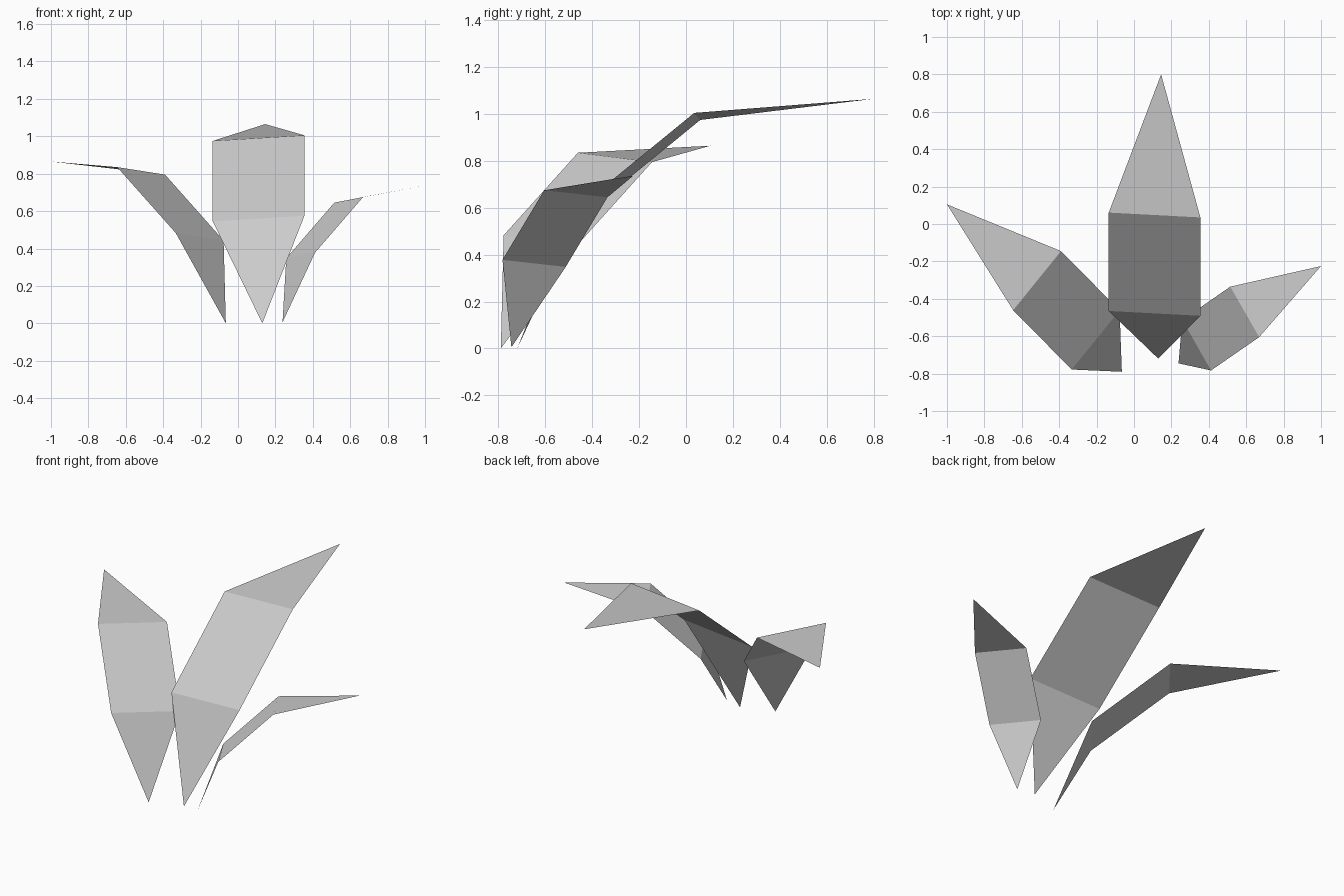
import bpy
import bmesh
from mathutils import Vector

cube = bpy.data.objects.get("Cube")
if cube:
    bpy.data.objects.remove(cube, do_unlink=True)

# One flat colour for every leaf
grey = bpy.data.materials.new("light_grey")
grey.use_nodes = True
colour = (0.604, 0.604, 0.604, 1.0)
grey.diffuse_color = colour
grey.node_tree.nodes["Principled BSDF"].inputs["Base Color"].default_value = colour


def make_leaf(name, root, lower, upper, tip, half_width):
    """Folded blade: pointed root, two cross folds of equal width, pointed tip."""
    w = Vector(half_width)
    bm = bmesh.new()
    root_v = bm.verts.new(root)
    tip_v = bm.verts.new(tip)
    (l0, r0), (l1, r1) = [
        (bm.verts.new(Vector(mid) - w), bm.verts.new(Vector(mid) + w))
        for mid in (lower, upper)
    ]
    # Root triangle, middle panel, tip triangle
    for face in ((root_v, r0, l0), (l0, r0, r1, l1), (l1, r1, tip_v)):
        bm.faces.new(face)
    mesh = bpy.data.meshes.new(name)
    bm.to_mesh(mesh)
    bm.free()
    mesh.materials.append(grey)
    leaf = bpy.data.objects.new(name, mesh)
    bpy.context.collection.objects.link(leaf)
    return leaf


# Tall leaf bending backward
make_leaf("centre_leaf", (0.13, -0.72, 0), (0.11, -0.478, 0.56),
          (0.11, 0.048, 0.99), (0.145, 0.8, 1.065), (0.245, -0.013, 0.015))

# Medium leaf bending to the model's right
make_leaf("right_leaf", (-0.065, -0.79, 0), (-0.205, -0.62, 0.463),
          (-0.518, -0.303, 0.815), (-1, 0.105, 0.865), (0.128, 0.158, -0.02))

# Small leaf bending to the model's left
make_leaf("left_leaf", (0.238, -0.745, 0.005), (0.335, -0.648, 0.363),
          (0.592, -0.47, 0.66), (1, -0.225, 0.737), (0.077, -0.135, 0.015))
